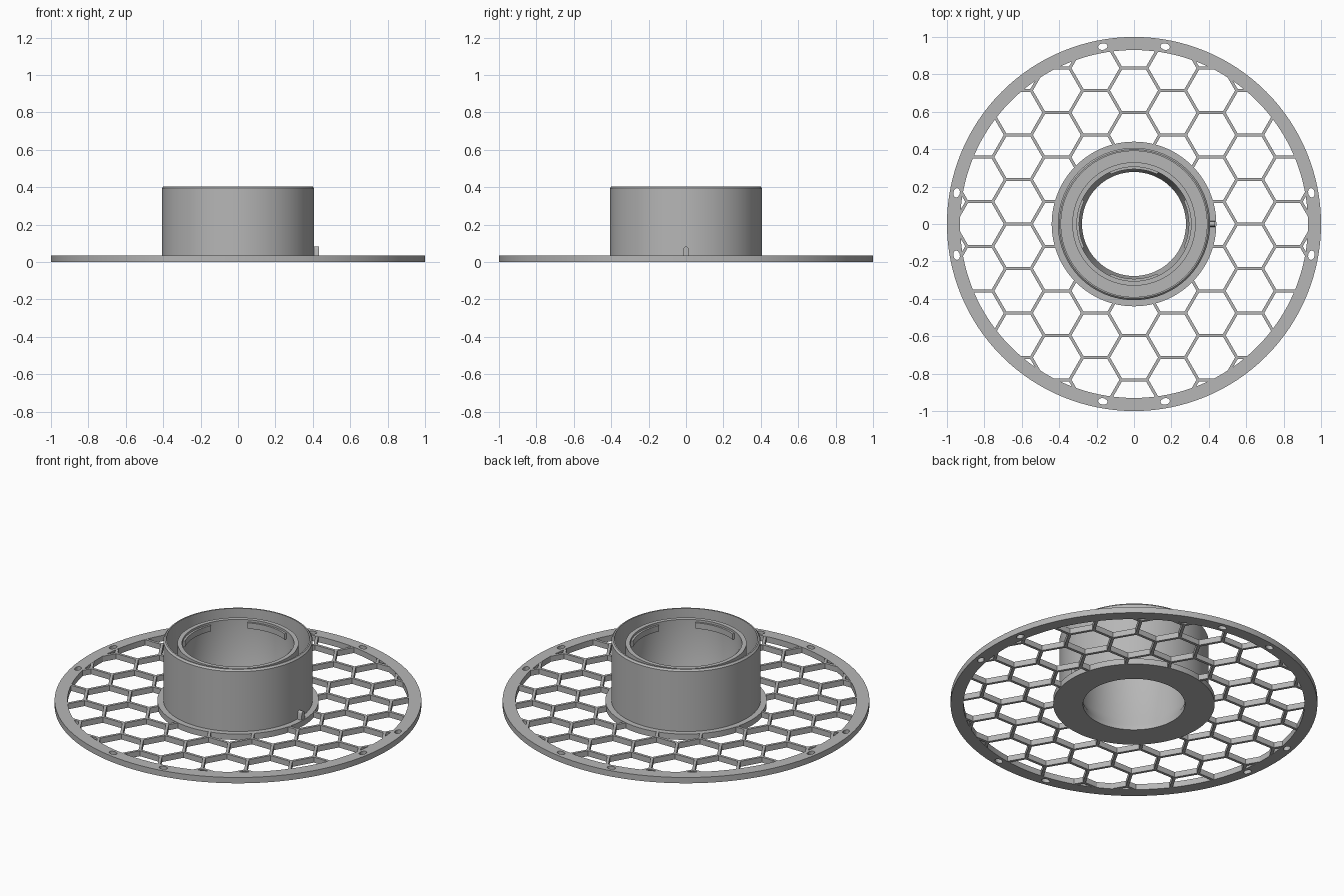
import bpy, bmesh, math
from mathutils import Matrix, Vector

cube = bpy.data.objects.get("Cube")
if cube:
    bpy.data.objects.remove(cube)

grey = bpy.data.materials.new("matte_grey")
grey.use_nodes = True
grey.diffuse_color = (0.47, 0.47, 0.47, 1)
grey.node_tree.nodes["Principled BSDF"].inputs["Base Color"].default_value = grey.diffuse_color

THICK = 0.035    # plate thickness
PITCH = 0.238    # honeycomb cell height
STRUT = 0.016    # honeycomb wall width
SEGMENTS = 128


def finish(name, bm):
    bmesh.ops.recalc_face_normals(bm, faces=bm.faces)
    mesh = bpy.data.meshes.new(name)
    bm.to_mesh(mesh)
    bm.free()
    mesh.materials.append(grey)
    obj = bpy.data.objects.new(name, mesh)
    bpy.context.collection.objects.link(obj)
    return obj


def smooth(obj):
    bpy.ops.object.select_all(action="DESELECT")
    obj.select_set(True)
    bpy.context.view_layer.objects.active = obj
    bpy.ops.object.shade_smooth_by_angle(angle=math.radians(30))


def sweep(bm, profile, start=0.0, end=math.tau, steps=SEGMENTS):
    """Revolve a closed (radius, height) profile, capping partial arcs."""
    full = end - start > math.tau - 0.001
    rows = []
    for i in range(steps if full else steps + 1):
        a = start + (end - start) * i / steps
        rows.append([bm.verts.new((r * math.cos(a), r * math.sin(a), z)) for r, z in profile])
    n = len(profile)
    for i in range(steps):
        p, q = rows[i], rows[(i + 1) % len(rows)]
        for j in range(n):
            k = (j + 1) % n
            bm.faces.new((p[j], q[j], q[k], p[k]))
    if not full:
        bm.faces.new(rows[0])
        bm.faces.new(rows[-1])


def box_profile(r0, r1, z0, z1):
    return [(r0, z0), (r1, z0), (r1, z1), (r0, z1)]


# Outer rim with eight oval holes
bm = bmesh.new()
sweep(bm, box_profile(0.93, 1.0, 0, THICK))
rim = finish("outer_rim", bm)
bm = bmesh.new()
for quarter in range(4):
    for side in (-1, 1):
        angle = quarter * math.pi / 2 + side * math.radians(10)
        place = (Matrix.Rotation(angle, 4, "Z") @ Matrix.Translation((0.963, 0, THICK / 2))
                 @ Matrix.Diagonal((0.017, 0.025, 1, 1)))
        bmesh.ops.create_cone(bm, cap_ends=True, segments=20, radius1=1, radius2=1,
                              depth=0.2, matrix=place)
cutter = finish("hole_cutter", bm)
cutter.hide_render = True
cut = rim.modifiers.new("holes", "BOOLEAN")
cut.operation = "DIFFERENCE"
cut.solver = "EXACT"
cut.object = cutter
bpy.context.view_layer.objects.active = rim
bpy.ops.object.modifier_apply(modifier=cut.name)
bpy.data.objects.remove(cutter)
smooth(rim)

# Hub: base flange, thin outer wall, deep groove, inner tube with tapered foot
bm = bmesh.new()
sweep(bm, [(0.278, 0), (0.44, 0), (0.44, THICK), (0.407, THICK), (0.407, 0.395),
           (0.398, 0.405), (0.39, 0.405), (0.39, THICK), (0.33, THICK), (0.33, 0.378),
           (0.305, 0.378), (0.305, 0.09), (0.278, 0.03)])
smooth(finish("hub", bm))

# Locking ribs inside the inner tube
bm = bmesh.new()
for quarter in range(4):
    mid = quarter * math.pi / 2
    sweep(bm, box_profile(0.293, 0.307, 0.33, 0.365),
          mid - math.radians(25), mid + math.radians(25), 18)
smooth(finish("locking_ribs", bm))

# Small round-topped pin on the flange
bm = bmesh.new()
arch = [(-0.017, THICK - 0.005), (0.017, THICK - 0.005)]
arch += [(0.013 * math.cos(t * math.pi / 8), 0.07 + 0.013 * math.sin(t * math.pi / 8))
         for t in range(9)]
face = bm.faces.new([bm.verts.new((0.4, y, z)) for y, z in arch])
side = bmesh.ops.extrude_face_region(bm, geom=[face])
bmesh.ops.translate(bm, vec=(0.034, 0, 0),
                    verts=[v for v in side["geom"] if isinstance(v, bmesh.types.BMVert)])
smooth(finish("index_pin", bm))


# Honeycomb web between the hub flange and the rim
def clip(a, b, lo, hi):
    """Keep the stretch of a segment whose radius lies between lo and hi."""
    steps = 200
    inside = [a.lerp(b, i / steps) for i in range(steps + 1)
              if lo <= a.lerp(b, i / steps).length <= hi]
    return (inside[0], inside[-1]) if len(inside) > 5 else None


bm = bmesh.new()
cell_side = PITCH / math.sqrt(3)
seen = set()
for col in range(-6, 7):
    for row in range(-6, 7):
        centre = Vector((col * cell_side * 1.5, (row + (col % 2) / 2) * PITCH, 0))
        corners = [centre + Vector((math.cos(k * math.pi / 3), math.sin(k * math.pi / 3), 0))
                   * cell_side for k in range(6)]
        for k in range(6):
            a, b = corners[k], corners[(k + 1) % 6]
            middle = (a + b) / 2
            key = (round(middle.x * 100), round(middle.y * 100))
            ends = clip(a, b, 0.425, 0.94)
            if key in seen or not ends:
                continue
            seen.add(key)
            a, b = ends
            d = b - a
            place = (Matrix.Translation(((a.x + b.x) / 2, (a.y + b.y) / 2, THICK / 2))
                     @ Matrix.Rotation(math.atan2(d.y, d.x), 4, "Z")
                     @ Matrix.Diagonal((d.length + STRUT * 0.5, STRUT, THICK - 0.002, 1)))
            bmesh.ops.create_cube(bm, size=1, matrix=place)
finish("honeycomb_web", bm)
